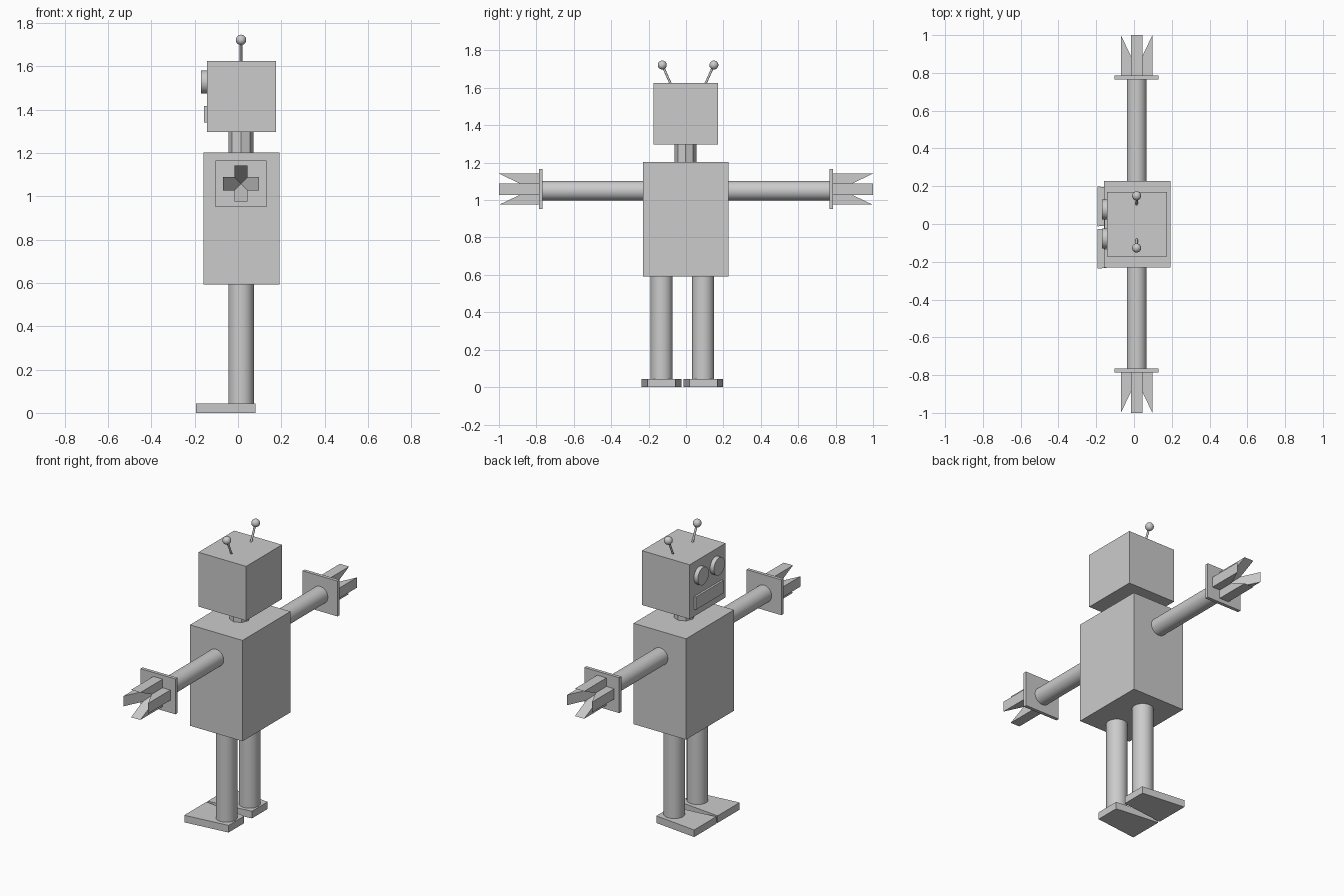
import bpy, bmesh
from math import pi, radians
from mathutils import Vector, Matrix

if "Cube" in bpy.data.objects:
    bpy.data.objects.remove(bpy.data.objects["Cube"], do_unlink=True)

grey = bpy.data.materials.new("plain_grey")
grey.use_nodes = True
grey.diffuse_color = (0.6, 0.6, 0.6, 1)
grey.node_tree.nodes["Principled BSDF"].inputs["Base Color"].default_value = (0.6, 0.6, 0.6, 1)

CX = 0.014        # centre line of the body in x
HAND_Z = 1.058


def finish(name, bm, smooth=False):
    bmesh.ops.recalc_face_normals(bm, faces=bm.faces)
    mesh = bpy.data.meshes.new(name)
    bm.to_mesh(mesh)
    bm.free()
    mesh.materials.append(grey)
    obj = bpy.data.objects.new(name, mesh)
    bpy.context.collection.objects.link(obj)
    if smooth:
        bpy.ops.object.select_all(action="DESELECT")
        obj.select_set(True)
        bpy.context.view_layer.objects.active = obj
        bpy.ops.object.shade_smooth_by_angle(angle=radians(40))
    return obj


def box(name, low, high):
    low, high = Vector(low), Vector(high)
    bm = bmesh.new()
    bmesh.ops.create_cube(bm, size=1)
    bmesh.ops.scale(bm, vec=high - low, verts=bm.verts)
    bmesh.ops.translate(bm, vec=(low + high) / 2, verts=bm.verts)
    return finish(name, bm)


def rod(name, start, end, radius, sides=32, smooth=True):
    start, end = Vector(start), Vector(end)
    axis = end - start
    turn = axis.to_track_quat("Z", "Y").to_matrix().to_4x4()
    bm = bmesh.new()
    bmesh.ops.create_cone(bm, cap_ends=True, segments=sides, radius1=radius,
                          radius2=radius, depth=axis.length,
                          matrix=Matrix.Translation((start + end) / 2) @ turn)
    return finish(name, bm, smooth)


def ball(name, centre, radius):
    bm = bmesh.new()
    bmesh.ops.create_uvsphere(bm, u_segments=24, v_segments=14, radius=radius,
                              matrix=Matrix.Translation(centre))
    return finish(name, bm, True)


def prism(name, bottom, top):
    bm = bmesh.new()
    a = [bm.verts.new(p) for p in bottom]
    b = [bm.verts.new(p) for p in top]
    bm.faces.new(a)
    bm.faces.new(b)
    for i in range(len(a)):
        j = (i + 1) % len(a)
        bm.faces.new((a[i], a[j], b[j], b[i]))
    return finish(name, bm)


# Torso, neck and head
box("torso", (-0.16, -0.231, 0.592), (0.192, 0.228, 1.203))
rod("neck", (CX, -0.003, 1.19), (CX, -0.003, 1.31), 0.058, sides=8, smooth=False)
box("head", (-0.144, -0.173, 1.296), (0.176, 0.17, 1.625))
box("mouth", (-0.157, -0.135, 1.34), (-0.13, 0.13, 1.417))

for side, s in (("left", -1), ("right", 1)):
    # Eyes and antennae
    rod(side + "_eye", (-0.13, s * 0.077, 1.528), (-0.17, s * 0.077, 1.528), 0.053)
    tip = (CX, 0.011 + s * 0.138, 1.722)
    rod(side + "_antenna", (CX, 0.011 + s * 0.09, 1.615), tip, 0.006, sides=12)
    ball(side + "_antenna_ball", tip, 0.024)

    # Arm and square wrist plate
    rod(side + "_arm", (CX, s * 0.2, 1.05), (CX, s * 0.775, 1.05), 0.052)
    box(side + "_wrist_plate", (CX - 0.117, s * 0.776 - 0.01, HAND_Z - 0.107),
        (CX + 0.117, s * 0.776 + 0.01, HAND_Z + 0.107))

    # Four fingers around the hand, each with a slanted tip
    section = ((0, 0), (0.031, 0.031), (0.031, 0.083), (-0.031, 0.083), (-0.031, 0.031))
    for k in range(4):
        spin = Matrix.Translation((CX, 0, HAND_Z)) @ Matrix.Rotation(k * pi / 2, 4, "Y")
        base = [spin @ Vector((u, s * 0.78, r)) for u, r in section]
        end = [spin @ Vector((u, s * (0.825 + r * 2.1), r)) for u, r in section]
        prism(f"{side}_finger_{k + 1}", base, end)

    # Leg and foot, wider at the toe
    leg_y = -0.019 + s * 0.111
    rod(side + "_leg", (CX, leg_y, 0.03), (CX, leg_y, 0.6), 0.059)
    foot_y = -0.019 + s * 0.112
    outline = ((0.081, -0.075), (0.081, 0.075), (-0.194, 0.106), (-0.194, -0.106))
    prism(side + "_foot", [(x, foot_y + y, 0) for x, y in outline],
          [(x, foot_y + y, 0.043) for x, y in outline])
